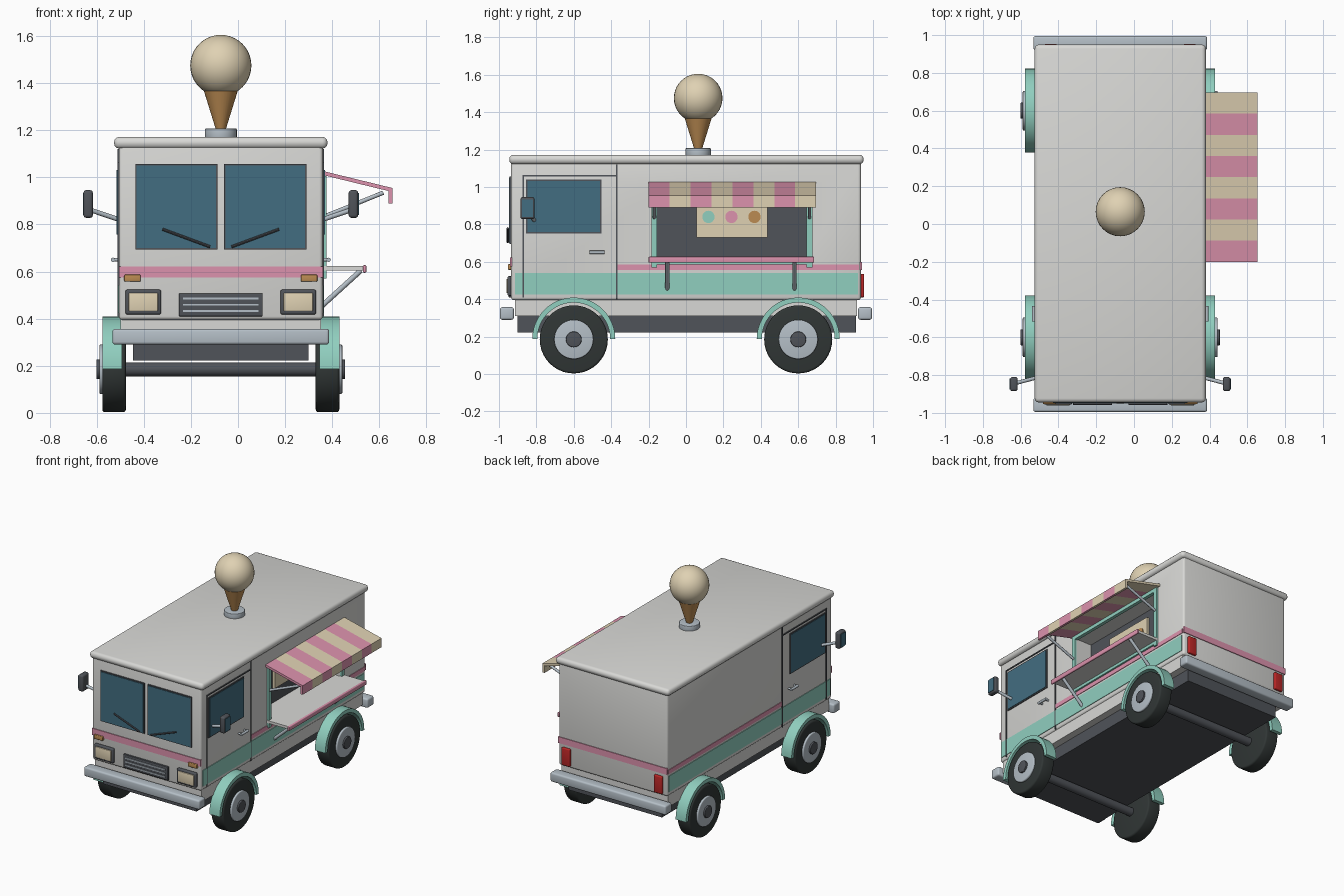
import bpy, bmesh, math
from mathutils import Vector, Matrix

cube = bpy.data.objects.get("Cube")
if cube:
    bpy.data.objects.remove(cube, do_unlink=True)

CX = -0.073          # centre line of the van body
parts = []


def material(name, rgb):
    m = bpy.data.materials.new(name)
    m.use_nodes = True
    m.diffuse_color = (*rgb, 1)
    m.node_tree.nodes["Principled BSDF"].inputs["Base Color"].default_value = (*rgb, 1)
    return m


white = material("body_white", (.69, .69, .67))
cream = material("cream", (.74, .64, .45))
teal = material("mint", (.28, .62, .52))
pink = material("pink", (.72, .29, .42))
glass = material("blue_glass", (.055, .155, .22))
dark = material("dark_grey", (.08, .087, .10))
rubber = material("tyre_black", (.03, .037, .036))
silver = material("silver", (.46, .52, .57))
tan = material("waffle_tan", (.50, .26, .085))
red = material("tail_red", (.50, .02, .02))


def finish(bm, name, *mats):
    bmesh.ops.recalc_face_normals(bm, faces=bm.faces[:])
    me = bpy.data.meshes.new(name)
    bm.to_mesh(me)
    bm.free()
    for m in mats:
        me.materials.append(m)
    ob = bpy.data.objects.new(name, me)
    ob.location.x = CX
    bpy.context.collection.objects.link(ob)
    parts.append(ob)
    return ob


def box(name, xs, ys, zs, mat, bevel=0):
    bm = bmesh.new()
    bmesh.ops.create_cube(bm, size=1)
    for v in bm.verts:
        v.co = [(a + b) / 2 + c * abs(b - a) for (a, b), c in zip((xs, ys, zs), v.co)]
    if bevel:
        bmesh.ops.bevel(bm, geom=bm.edges[:], offset=bevel, segments=3,
                        profile=0.5, affect='EDGES', clamp_overlap=True)
    return finish(bm, name, mat)


def rod(name, a, b, r, mat, r2=None, bevel=0, seg=16):
    a, b = Vector(a), Vector(b)
    turn = (b - a).to_track_quat('Z', 'Y').to_matrix().to_4x4()
    bm = bmesh.new()
    bmesh.ops.create_cone(bm, cap_ends=True, segments=seg, radius1=r,
                          radius2=r if r2 is None else r2, depth=(b - a).length,
                          matrix=Matrix.Translation((a + b) / 2) @ turn)
    if bevel:
        rims = [e for e in bm.edges if any(len(f.verts) > 4 for f in e.link_faces)]
        bmesh.ops.bevel(bm, geom=rims, offset=bevel, segments=3, profile=0.5, affect='EDGES')
    return finish(bm, name, mat)


def loft(name, rings, *mats):
    """Skin a row of closed rings, alternating the materials along the row."""
    bm = bmesh.new()
    vs = [[bm.verts.new(p) for p in ring] for ring in rings]
    n = len(vs[0])
    for i, (a, b) in enumerate(zip(vs, vs[1:])):
        for j in range(n):
            k = (j + 1) % n
            bm.faces.new((a[j], a[k], b[k], b[j])).material_index = i % len(mats)
    bm.faces.new(vs[0])
    bm.faces.new(vs[-1]).material_index = (len(rings) - 2) % len(mats)
    return finish(bm, name, *mats)


# Body shell with the serving hatch cut into its left wall
W = .433
body = box("body", (-W, W), (-.935, .935), (.395, 1.14), white, .015)
cutter = box("hatch_cutter", (W - .13, W + .1), (-.155, .645), (.61, .985), white)
cutter.hide_render = True
mod = body.modifiers.new("hatch", 'BOOLEAN')
mod.operation, mod.object = 'DIFFERENCE', cutter
bpy.context.view_layer.objects.active = body
bpy.ops.object.modifier_apply(modifier=mod.name)
parts.remove(cutter)
bpy.data.objects.remove(cutter, do_unlink=True)

box("roof", (-.453, .453), (-.945, .95), (1.122, 1.172), white, .022)
box("sill", (-.425, .425), (-.915, .915), (.31, .40), white)
box("chassis", (-.373, .373), (-.90, .91), (.222, .315), dark)
for end, s in (("front", -1), ("rear", 1)):
    box(end + "_bumper", (-.46, .46), (s * .92, s * .995), (.29, .357), silver, .012)
    rod(end + "_axle", (-.42, s * .6, .185), (.42, s * .6, .185), .03, dark)

# Stripes across the nose and tail
box("front_stripe", (-W, W), (-.94, -.93), (.575, .622), pink)
box("rear_stripe", (-W, W), (.93, .94), (.555, .60), pink)

for side, s in (("left", 1), ("right", -1)):
    # Wheels and mudguards
    for end, y in (("front", -.6), ("rear", .6)):
        tag = f"{end}_{side}_"
        for nm, u0, u1, r, mat, bev in (("tyre", .403, .503, .182, rubber, .012),
                                        ("hub", .45, .516, .105, silver, .006),
                                        ("hub_cap", .5, .528, .042, dark, .004)):
            rod(tag + nm, (s * u0, y, .185), (s * u1, y, .185), r, mat, bevel=bev, seg=40)
        rings = []
        for i in range(25):
            a = math.pi * i / 24
            rings.append([(s * u, y + r * math.cos(a), .187 + r * math.sin(a))
                          for u, r in ((.42, .195), (.42, .222), (.503, .222), (.503, .195))])
        loft(tag + "mudguard", rings, teal)

    # Side stripes
    wall = (s * .428, s * .437)
    box(side + "_lower_band", wall, (-.915, .92), (.425, .54), teal)
    box(side + "_upper_stripe", wall, (-.37, .925), (.555, .585), pink)

    # Cab door: seams, window and handle
    seam = (s * .43, s * .4385)
    box(side + "_door_front_seam", seam, (-.874, -.866), (.41, 1.06), dark)
    box(side + "_door_rear_seam", seam, (-.374, -.366), (.40, 1.12), dark)
    box(side + "_door_top_seam", seam, (-.874, -.366), (1.056, 1.064), dark)
    box(side + "_door_window_frame", (s * .43, s * .439), (-.855, -.452), (.75, 1.04), dark)
    box(side + "_door_window", (s * .434, s * .442), (-.847, -.46), (.758, 1.032), glass)
    rod(side + "_door_handle", (s * .458, -.515, .65), (s * .458, -.435, .65), .009, silver)
    for y in (-.505, -.445):
        rod(side + "_handle_post", (s * .43, y, .65), (s * .458, y, .65), .007, silver)

    # Wing mirror
    rod(side + "_mirror_arm", (s * .43, -.81, .82), (s * .555, -.843, .862), .010, silver)
    box(side + "_mirror", (s * .543, s * .583), (-.885, -.81), (.828, .946), dark, .012)
    box(side + "_mirror_glass", (s * .58, s * .586), (-.876, -.819), (.84, .934), glass)

    # Windscreen and wiper
    box(side + "_windscreen_frame", (s * .014, s * .363), (-.943, -.93), (.694, 1.057), dark)
    box(side + "_windscreen", (s * .020, s * .357), (-.947, -.94), (.70, 1.051), glass)
    rod(side + "_wiper", (s * .045, -.953, .705), (s * .248, -.953, .78), .006, dark, seg=8)

    # Lamps
    box(side + "_headlight_rim", (s * .253, s * .405), (-.955, -.93), (.418, .523), dark, .008)
    box(side + "_headlight", (s * .267, s * .391), (-.961, -.95), (.432, .509), cream, .004)
    box(side + "_turn_signal", (s * .34, s * .41), (-.953, -.93), (.557, .587), tan, .005)
    box(side + "_tail_light", (s * .335, s * .40), (.93, .953), (.41, .535), red, .006)

# Grille with slats
box("grille", (-.178, .178), (-.948, -.93), (.41, .507), dark, .004)
for z in (.433, .459, .485):
    box("grille_slat", (-.16, .16), (-.954, -.945), (z - .004, z + .004), silver)

# Serving hatch: back panel, frame, counter
box("hatch_back", (W - .131, W - .122), (-.155, .645), (.61, .985), dark)
frame = (.425, .449)
for y in (-.185, .645):
    box("hatch_post", frame, (y, y + .03), (.57, 1.0), teal)
box("hatch_header", frame, (-.185, .675), (.98, 1.005), teal)
box("hatch_footer", frame, (-.185, .675), (.585, .612), teal)
box("counter", (W - .12, .605), (-.15, .64), (.605, .624), white)
box("counter_shelf", (W, .605), (-.19, .675), (.605, .624), white)
box("counter_edge", (.603, .618), (-.20, .685), (.595, .627), pink, .005)
for y in (-.10, .58):
    rod("counter_brace", (.43, y, .455), (.595, y, .605), .011, silver)

# Menu board with three scoops painted on it
box("menu_board", (W - .124, W - .105), (.055, .435), (.73, .93), cream)
for y, mat in ((.12, teal), (.243, pink), (.366, tan)):
    rod("menu_dot", (W - .107, y, .84), (W - .10, y, .84), .033, mat, seg=24)

# Striped awning and its struts
profile = ((W, 1.027), (.728, .955), (.728, .89), (.712, .89), (.712, .942), (W, 1.01))
loft("awning", [[(u, -.2 + .112 * i, z) for u, z in profile] for i in range(9)], pink, cream)
for y in (-.17, .66):
    rod("awning_strut", (.43, y, .83), (.69, y, .935), .009, silver)

# Ice cream cone on the roof
CY = .065
rod("cone_base", (0, CY, 1.165), (0, CY, 1.207), .068, silver, bevel=.004, seg=32)
rod("waffle_cone", (0, CY, 1.20), (0, CY, 1.40), .02, tan, r2=.082, seg=32)
bm = bmesh.new()
bmesh.ops.create_uvsphere(bm, u_segments=32, v_segments=20, radius=.13,
                          matrix=Matrix.Translation((0, CY, 1.475)))
finish(bm, "ice_cream_scoop", cream)

# Smooth round parts, keep edges sharp
bpy.ops.object.select_all(action='DESELECT')
for ob in parts:
    ob.select_set(True)
bpy.context.view_layer.objects.active = body
bpy.ops.object.shade_smooth_by_angle(angle=math.radians(32))
